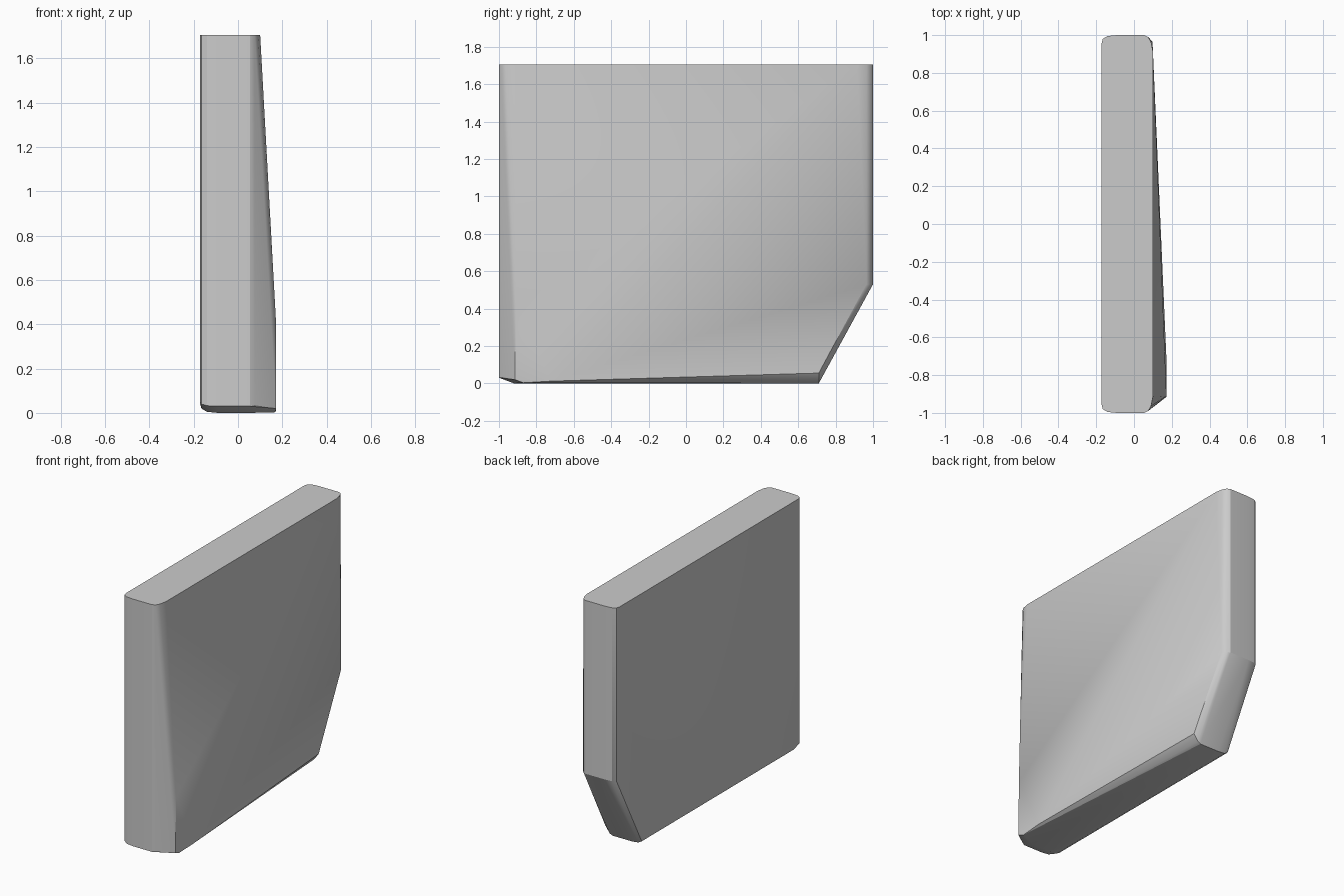
import bpy, bmesh, math

if "Cube" in bpy.data.objects:
    bpy.data.objects.remove(bpy.data.objects["Cube"])

H = 1.705

# Side outline: (y, z, inward direction y, inward direction z)
outline = [
    (-1.0, H, 1, 0),
    (-1.0, 0.03, 1, 0.5),
    (-0.92, 0.0, 0, 1),
    (0.71, 0.0, 0, 1),
    (1.0, 0.53, -1, 0),
    (1.0, H, -1, 0),
]

# Rounded edge profile across the thickness: (x, inset)
profile = [(-0.172, 0.045), (-0.165, 0.02), (-0.14, 0.005), (-0.09, 0.0),
           (0.055, 0.0), (0.075, 0.01), (0.09, 0.035), (0.1, 0.085)]

bm = bmesh.new()
for x, d in profile:
    for y, z, dy, dz in outline:
        bm.verts.new((x, y + d * dy, z + d * dz))

# Lower back corner of the outer face
bm.verts.new((0.108, 0.71, 0.055))
bm.verts.new((0.098, 0.965, 0.53))

# Flared lower front corner of the outer face
for p in [(0.172, -0.91, 0.4), (0.172, -0.915, 0.02),
          (0.168, -0.87, 0.003), (0.172, -0.72, 0.012)]:
    bm.verts.new(p)

# Wrap everything in one convex panel
res = bmesh.ops.convex_hull(bm, input=bm.verts[:])
loose = [v for v in bm.verts if not v.link_faces]
bmesh.ops.delete(bm, geom=loose, context='VERTS')
bmesh.ops.dissolve_limit(bm, angle_limit=math.radians(0.3),
                         verts=bm.verts[:], edges=bm.edges[:])
bmesh.ops.recalc_face_normals(bm, faces=bm.faces[:])

mesh = bpy.data.meshes.new("panel")
bm.to_mesh(mesh)
bm.free()
panel = bpy.data.objects.new("panel", mesh)
bpy.context.collection.objects.link(panel)

# Soft bevels, crisp main edges
bpy.context.view_layer.objects.active = panel
panel.select_set(True)
bpy.ops.object.shade_smooth_by_angle(angle=math.radians(25))
